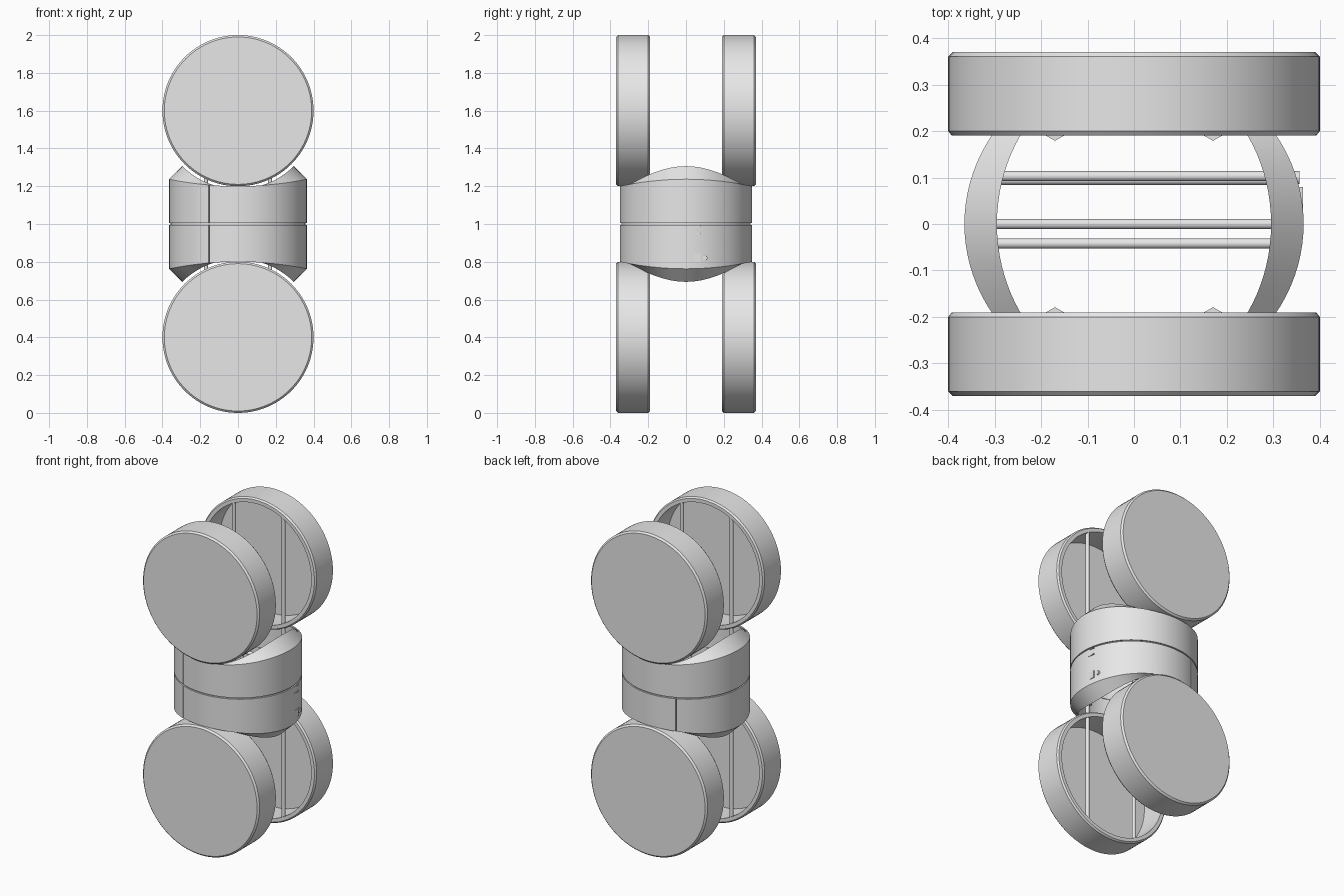
import bpy, bmesh, math
from mathutils import Matrix, Vector

cube = bpy.data.objects.get("Cube")
if cube:
    bpy.data.objects.remove(cube, do_unlink=True)

grey = bpy.data.materials.new("plain_grey")
grey.use_nodes = True
grey.diffuse_color = (0.8, 0.8, 0.8, 1)
grey.node_tree.nodes["Principled BSDF"].inputs["Base Color"].default_value = (0.8, 0.8, 0.8, 1)


def finish(name, bm):
    """Turn a bmesh into a smooth shaded grey object."""
    bmesh.ops.recalc_face_normals(bm, faces=bm.faces)
    mesh = bpy.data.meshes.new(name)
    bm.to_mesh(mesh)
    bm.free()
    mesh.materials.append(grey)
    obj = bpy.data.objects.new(name, mesh)
    bpy.context.collection.objects.link(obj)
    bpy.ops.object.select_all(action='DESELECT')
    obj.select_set(True)
    bpy.context.view_layer.objects.active = obj
    bpy.ops.object.shade_smooth_by_angle(angle=math.radians(25))
    return obj


def rod(name, start, end, radius, sides=16):
    start, end = Vector(start), Vector(end)
    axis = end - start
    bm = bmesh.new()
    turn = axis.to_track_quat('Z', 'Y').to_matrix().to_4x4()
    bmesh.ops.create_cone(bm, cap_ends=True, segments=sides, radius1=radius, radius2=radius,
                          depth=axis.length, matrix=Matrix.Translation((start + end) / 2) @ turn)
    return finish(name, bm)


def box(name, centre, size):
    bm = bmesh.new()
    bmesh.ops.create_cube(bm, size=1, matrix=Matrix.Translation(centre) @ Matrix.Diagonal((*size, 1)))
    return finish(name, bm)


# Open drums: chamfered cups facing inwards
CUP = [(0, .37), (.39, .37), (.4, .36), (.4, .2), (.392, .19), (.37, .19), (.37, .35), (0, .35)]


def drum(name, side, height):
    bm = bmesh.new()
    verts = [bm.verts.new((r, side * y, height)) for r, y in CUP]
    edges = [bm.edges.new(pair) for pair in zip(verts, verts[1:])]
    bmesh.ops.spin(bm, geom=verts + edges, cent=(0, 0, height), axis=(0, 1, 0),
                   angle=math.tau, steps=96)
    bmesh.ops.remove_doubles(bm, verts=bm.verts, dist=0.0001)
    return finish(name, bm)


for level, height in (("lower", .4), ("upper", 1.6)):
    for place, side in (("front", -1), ("back", 1)):
        drum(f"{level}_{place}_drum", side, height)


# Body halves: oval ring with saddle-shaped, bevelled rim and narrow seams
def body_half(name, flip, seams):
    angles = [(math.tau * i / 96, 1) for i in range(96)]
    for seam in seams:
        angles = [a for a in angles if abs(a[0] - seam) > .02]
        angles += [(seam - .009, 1), (seam, .96), (seam + .009, 1)]
    bm = bmesh.new()
    rings = []
    for t, depth in sorted(angles):
        c, s = math.cos(t), math.sin(t)
        ox, oy = .365 * c * depth, .35 * s * depth
        ix, iy = .295 * c, .34 * s
        rim = 1.2 + .037 * c * c
        peak = 1.6 - math.sqrt(.42 ** 2 - ix ** 2) + .005
        section = [(ox, oy, 1.004), (ox, oy, rim), (ix, iy, peak), (ix, iy, 1.004)]
        rings.append([bm.verts.new((x, y, 2 - z if flip else z)) for x, y, z in section])
    for a, b in zip(rings, rings[1:] + rings[:1]):
        for k in range(4):
            m = (k + 1) % 4
            bm.faces.new((a[k], a[m], b[m], b[k]))
    return finish(name, bm)


front_seam, back_seam = math.radians(245), math.radians(115)
body_half("upper_body", False, [front_seam])
body_half("lower_body", True, [front_seam, back_seam])

# Thin recessed band that joins the halves
bm = bmesh.new()
loops = []
for rx, ry, z in ((.357, .342, .995), (.357, .342, 1.005), (.3, .345 - .01, 1.005), (.3, .335, .995)):
    loops.append([bm.verts.new((rx * math.cos(math.tau * i / 96), ry * math.sin(math.tau * i / 96), z))
                  for i in range(96)])
for k in range(4):
    a, b = loops[k], loops[(k + 1) % 4]
    for i in range(96):
        j = (i + 1) % 96
        bm.faces.new((a[i], a[j], b[j], b[i]))
finish("joining_band", bm)

# Cross rods inside the body
for i, (y, z) in enumerate(((.103, 1.08), (.095, .92), (0, 1.0), (-.042, 1.0))):
    rod(f"cross_rod_{i + 1}", (-.295, y, z), (.295, y, z), .011)

# Upright rods through the drums, with nuts at the body
for x in (-.17, .17):
    for y in (-.205, .205):
        name = ("left" if x > 0 else "right") + ("_front" if y < 0 else "_back")
        rod(name + "_upright_rod", (x, y, .05), (x, y, 1.95), .011)
        for level, z in (("lower", .83), ("upper", 1.17)):
            rod(f"{name}_{level}_nut", (x, y, z - .015), (x, y, z + .015), .026, 6)

# Small fittings on the side of the lower body
rod("side_button", (.345, .1, .82), (.356, .1, .82), .014)
box("side_latch", (.359, .06, .82), (.008, .035, .045))
for z in (.95, .99):
    box("side_slot_trim", (.36, .04, z), (.008, .08, .005))
